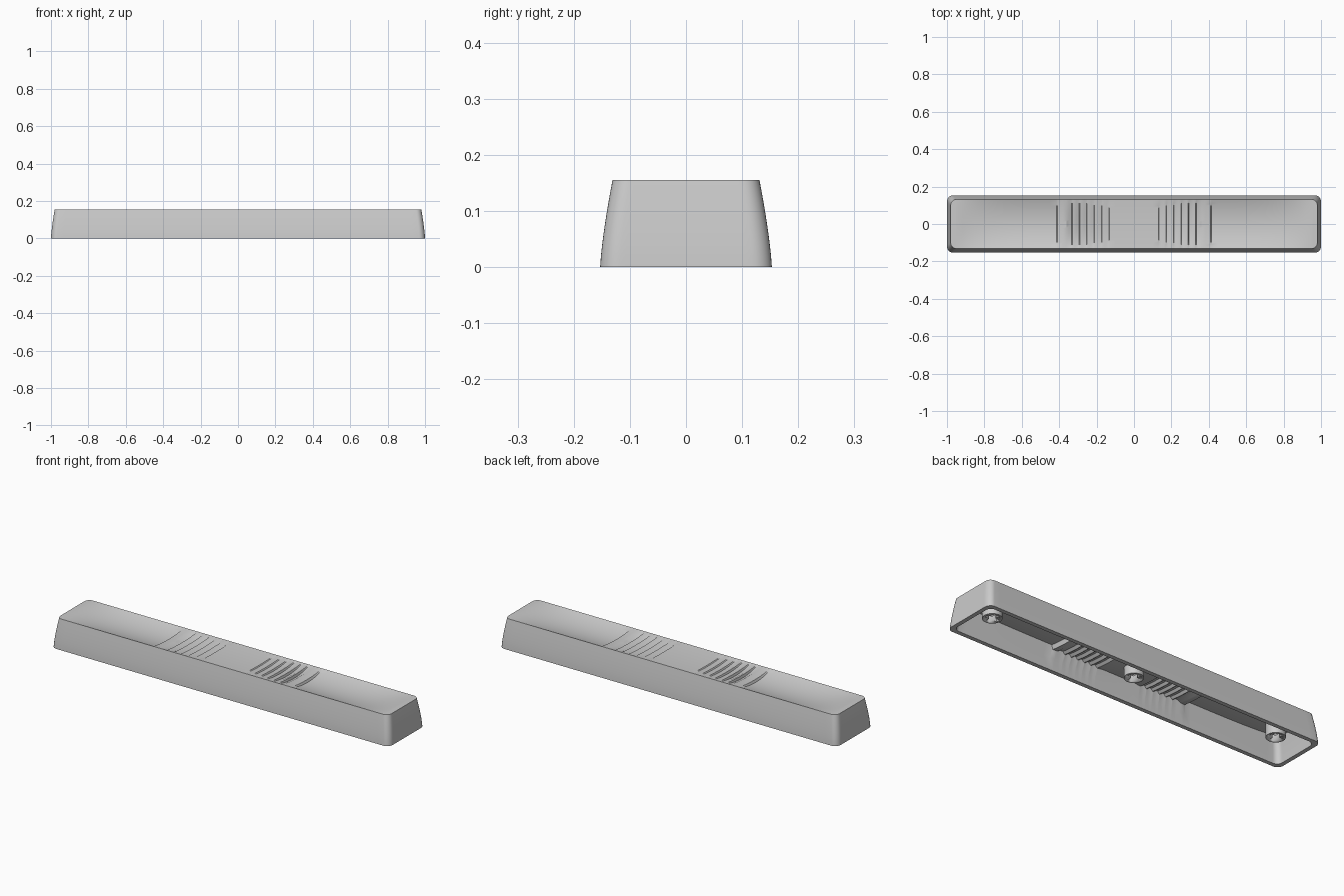
import bpy, bmesh, math

if "Cube" in bpy.data.objects:
    bpy.data.objects.remove(bpy.data.objects["Cube"])

L, W, R, H = 0.98, 0.131, 0.03, 0.155      # top half length, half width, corner radius, height
ROWS = 24

# Lengthwise profile of half the bar: (x, dish depth on top, ceiling height underneath)
prof = [(0.0, 0.004, 0.095), (0.10, 0.004, 0.095)]
ribs = [0.13 + 0.04 * i for i in range(6)]
for i, r in enumerate(ribs):
    a = 0.005 + 0.0018 * i
    base = 0.004 + 0.0007 * i
    prof += [(r, base, 0.090), (r + 0.004, base + a, 0.090),
             (r + 0.016, base + a * 0.7, 0.102), (r + 0.030, base + 0.001, 0.102)]
prof += [(0.38, 0.008, 0.092), (0.408, 0.010, 0.090), (0.414, 0.022, 0.113)]
prof += [(0.414 + (0.95 - 0.414) * t, 0.022 * (1 - t ** 4), 0.113 + 0.012 * t ** 4)
         for t in [k / 16 for k in range(1, 17)]]
# Corner arc stations
prof += [(L - R + R * math.sin(k * math.pi / 16), 0.0, 0.125) for k in range(1, 9)]
stations = [(-x, d, c) for x, d, c in reversed(prof[1:])] + prof


def half_width(x):
    e = max(0.0, abs(x) - (L - R))
    return W - R + math.sqrt(max(0.0, R * R - e * e))


def surface(bm, sx, sy, height):
    """Grid over the rounded rectangle, returns its perimeter loop."""
    g = []
    for x, d, c in stations:
        hw = half_width(x)
        col = []
        for j in range(ROWS + 1):
            y = hw * (2 * j / ROWS - 1)
            bowl = max(0.0, 1 - (y / W) ** 2)
            col.append(bm.verts.new((x * sx, y * sy, height(d, c, bowl))))
        g.append(col)
    for a, b in zip(g, g[1:]):
        for j in range(ROWS):
            bm.faces.new((a[j], b[j], b[j + 1], a[j + 1]))
    n = len(g)
    return ([g[i][0] for i in range(n)] + g[-1][1:] +
            [g[i][-1] for i in range(n - 2, -1, -1)] + [g[0][j] for j in range(ROWS - 1, 0, -1)])


def next_ring(bm, ring, start, sx, sy, z):
    """Skirt from ring down to a scaled copy of the start outline."""
    new = [bm.verts.new((x * sx, y * sy, z)) for x, y in start]
    bridge(bm, ring, new)
    return new


def bridge(bm, a, b):
    n = len(a)
    for i in range(n):
        k = (i + 1) % n
        bm.faces.new((a[i], b[i], b[k], a[k]))


def finish(bm, name, angle=30):
    bmesh.ops.recalc_face_normals(bm, faces=bm.faces[:])
    me = bpy.data.meshes.new(name)
    bm.to_mesh(me)
    bm.free()
    ob = bpy.data.objects.new(name, me)
    bpy.context.collection.objects.link(ob)
    bpy.ops.object.select_all(action='DESELECT')
    ob.select_set(True)
    bpy.context.view_layer.objects.active = ob
    bpy.ops.object.shade_smooth_by_angle(angle=math.radians(angle))
    return ob


# Hollow bar shell: dished ribbed top, bowed skirt, thin rim, inner walls and ceiling
bm = bmesh.new()
outer = surface(bm, 1, 1, lambda d, c, b: H - d * b)
outline = [(v.co.x, v.co.y) for v in outer]
ring = outer
for k in range(1, 9):
    t = k / 8
    s = 1 - (1 - t) ** 1.35
    ring = next_ring(bm, ring, outline, (L + 0.02 * s) / L, (W + 0.022 * s) / W, H * (1 - t))
ring = next_ring(bm, ring, outline, 0.978 / L, 0.131 / W, 0.0)
ring = next_ring(bm, ring, outline, 0.970 / L, 0.122 / W, 0.06)
ceiling = surface(bm, 0.955 / L, 0.110 / W, lambda d, c, b: c + 0.008 * (1 - b))
bridge(bm, ring, ceiling)
finish(bm, "bar_shell")


def box(bm, cx, sx, sy, z0, z1):
    vs = bmesh.ops.create_cube(bm, size=1)['verts']
    for v in vs:
        v.co = (cx + v.co.x * sx, v.co.y * sy, (z0 + z1) / 2 + v.co.z * (z1 - z0))


# Mounting stems with cross-shaped sockets
for name, sx in (("left_stem", -0.855), ("middle_stem", 0.0), ("right_stem", 0.855)):
    bm = bmesh.new()
    vs = bmesh.ops.create_cone(bm, cap_ends=True, segments=32, radius1=0.047,
                               radius2=0.047, depth=0.08)['verts']
    bmesh.ops.translate(bm, verts=vs, vec=(sx, 0, 0.085))
    stem = finish(bm, name)
    for a, b in ((0.070, 0.021), (0.021, 0.070)):
        bm = bmesh.new()
        box(bm, sx, a, b, 0.02, 0.105)
        cutter = finish(bm, "socket_cutter")
        cutter.hide_render = True
        bpy.context.view_layer.objects.active = stem
        m = stem.modifiers.new("socket", 'BOOLEAN')
        m.operation = 'DIFFERENCE'
        m.solver = 'EXACT'
        m.object = cutter
        # Apply the cut before any other modifier, then drop the cutter
        bpy.ops.object.modifier_move_to_index(modifier=m.name, index=0)
        bpy.ops.object.modifier_apply(modifier=m.name)
        bpy.data.objects.remove(cutter)
